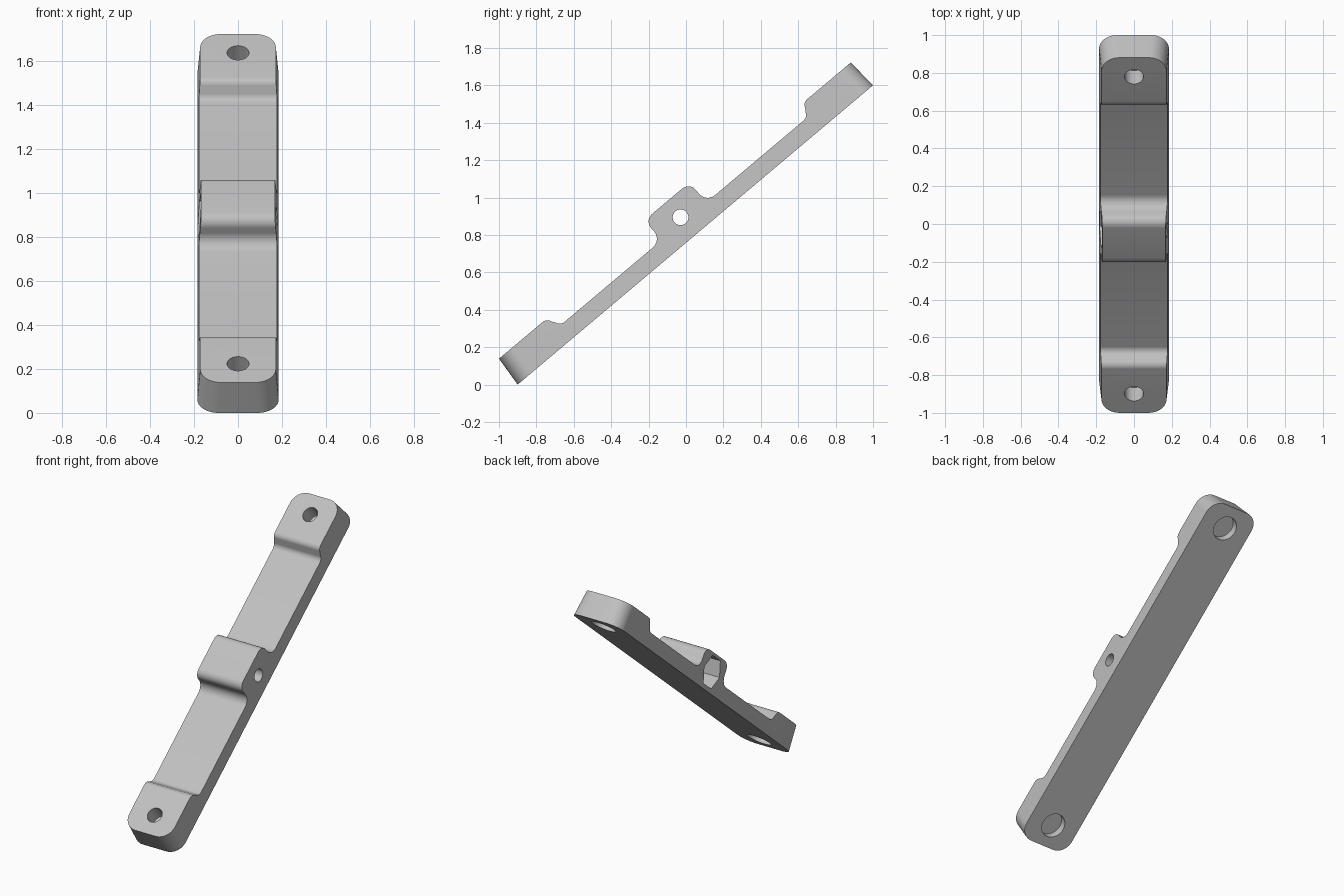
import bpy, bmesh
from math import sin, cos, pi, radians

cube = bpy.data.objects.get("Cube")
if cube:
    bpy.data.objects.remove(cube, do_unlink=True)

HALF_LEN, HALF_WID, DRAFT = 1.242, 0.185, 0.075
TILT = radians(40.1)

grey = bpy.data.materials.new("light_grey")
grey.use_nodes = True
colour = (0.53, 0.53, 0.53, 1)
grey.diffuse_color = colour
grey.node_tree.nodes["Principled BSDF"].inputs["Base Color"].default_value = colour


def loft(name, lower, upper):
    """Solid between two matching closed loops of points."""
    bm = bmesh.new()
    a = [bm.verts.new(p) for p in lower]
    b = [bm.verts.new(p) for p in upper]
    bm.faces.new(a[::-1])
    bm.faces.new(b)
    for i in range(len(a)):
        j = (i + 1) % len(a)
        bm.faces.new((a[i], a[j], b[j], b[i]))
    bmesh.ops.recalc_face_normals(bm, faces=bm.faces[:])
    mesh = bpy.data.meshes.new(name)
    bm.to_mesh(mesh)
    bm.free()
    obj = bpy.data.objects.new(name, mesh)
    bpy.context.collection.objects.link(obj)
    mesh.materials.append(grey)
    return obj


def arc(cx, cy, r, start, end, n=10):
    return [(cx + r * cos(radians(start + (end - start) * i / n)),
             cy + r * sin(radians(start + (end - start) * i / n))) for i in range(n + 1)]


def rounded_plan(z):
    """Plan outline at height z, shrinking with the draft."""
    inset, r = DRAFT * z, 0.095
    w, h = HALF_WID - inset - r, HALF_LEN - inset - r
    pts = []
    for k, (sx, sy) in enumerate([(1, 1), (-1, 1), (-1, -1), (1, -1)]):
        pts += arc(sx * w, sy * h, r, 90 * k, 90 * k + 90)
    return [(x, y, z) for x, y in pts]


def ring(axis, centre, r, start, end, n):
    """Loops of a round or six-sided cutter along z or x."""
    loops = []
    for d in (start, end):
        pts = [(r * cos(2 * pi * i / n), r * sin(2 * pi * i / n)) for i in range(n)]
        if axis == "z":
            loops.append([(p, centre + q, d) for p, q in pts])
        else:
            loops.append([(d, p, centre + q) for p, q in pts])
    return loops


# Side profile, half of it drawn from the hub outwards, then mirrored
half = arc(0.105, 0.183, 0.052, 90, 0)                     # hub shoulder
half += arc(0.217, 0.155, 0.06, 180, 270)                  # hub fillet
half += arc(0.835, 0.135, 0.04, 270, 340)                  # pad fillet
half += arc(0.925, 0.130, 0.04, 160, 90)                   # pad shoulder
half += [(1.4, 0.170), (1.4, 0)]
profile = half + [(-y, z) for y, z in reversed(half)]

bar = loft("mounting_bar", rounded_plan(0), rounded_plan(0.3))
side = loft("profile_cutter", [(-0.4, y, z) for y, z in profile],
            [(0.4, y, z) for y, z in profile])

# Screw holes with counterbores below, pivot hole and nut pocket
tools = [(side, 'INTERSECT')]
for sign in (-1, 1):
    tools.append((loft("screw_cutter", *ring("z", sign * 1.097, 0.05, 0.06, 0.4, 40)), 'DIFFERENCE'))
    tools.append((loft("counterbore_cutter", *ring("z", sign * 1.097, 0.08, -0.1, 0.05, 48)), 'DIFFERENCE'))
tools.append((loft("pivot_cutter", *ring("x", 0.123, 0.042, -0.4, 0.4, 40)), 'DIFFERENCE'))
tools.append((loft("nut_cutter", *ring("x", 0.123, 0.107, -0.4, -0.05, 6)), 'DIFFERENCE'))

for tool, operation in tools:
    tool.hide_render = True
    mod = bar.modifiers.new(tool.name, 'BOOLEAN')
    mod.operation, mod.solver, mod.object = operation, 'EXACT', tool

# Bake the cuts and drop the cutters
deps = bpy.context.evaluated_depsgraph_get()
deps.update()
baked = bpy.data.meshes.new_from_object(bar.evaluated_get(deps))
bar.modifiers.clear()
bar.data = baked
baked.name = "mounting_bar"
baked.materials.clear()
baked.materials.append(grey)
for poly in baked.polygons:
    poly.material_index = 0
for tool, _ in tools:
    bpy.data.objects.remove(tool, do_unlink=True)

# Lean the bar and smooth its rounded faces
bar.rotation_euler.x = TILT
bar.location = (0, 0.05, 0.8)
bpy.ops.object.select_all(action='DESELECT')
bar.select_set(True)
bpy.context.view_layer.objects.active = bar
bpy.ops.object.shade_smooth_by_angle(angle=radians(30))
